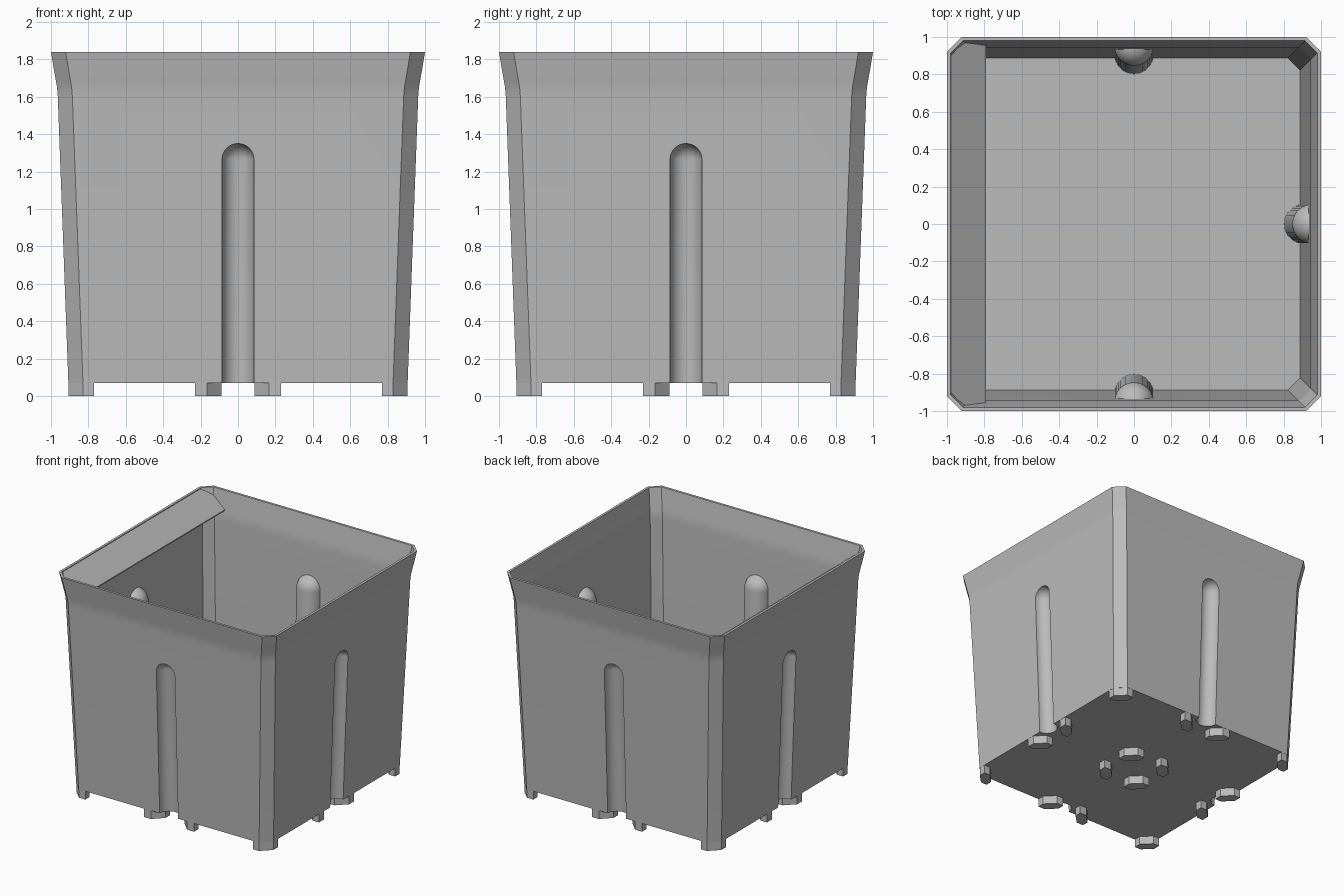
import bpy, bmesh, math
from mathutils import Vector, Matrix

old = bpy.data.objects.get("Cube")
if old:
    bpy.data.objects.remove(old, do_unlink=True)

grey = bpy.data.materials.new("light grey plastic")
grey.use_nodes = True
COLOUR = (0.5, 0.5, 0.5, 1)
grey.diffuse_color = COLOUR
grey.node_tree.nodes["Principled BSDF"].inputs["Base Color"].default_value = COLOUR

FLOOR = 0.07      # underside of the floor
WALL = 0.02       # wall thickness
CUT = 0.078       # corner chamfer
SLOPE = 0.037     # wall lean


def make_object(name, bm):
    bmesh.ops.recalc_face_normals(bm, faces=bm.faces)
    mesh = bpy.data.meshes.new(name)
    bm.to_mesh(mesh)
    bm.free()
    mesh.materials.append(grey)
    obj = bpy.data.objects.new(name, mesh)
    bpy.context.collection.objects.link(obj)
    return obj


def octagon(h, cut, z):
    a = h - cut
    return [(h, -a, z), (h, a, z), (a, h, z), (-a, h, z),
            (-h, a, z), (-h, -a, z), (-a, -h, z), (a, -h, z)]


def loft(name, rings):
    bm = bmesh.new()
    loops = [[bm.verts.new(p) for p in ring] for ring in rings]
    n = len(loops[0])
    for low, high in zip(loops, loops[1:]):
        for i in range(n):
            j = (i + 1) % n
            bm.faces.new((low[i], low[j], high[j], high[i]))
    bm.faces.new(loops[0])
    bm.faces.new(loops[-1])
    return make_object(name, bm)


def capsule(name, radius, turn):
    """Round-topped rod whose axis lies on the leaning wall."""
    steps = 10
    profile = [(radius, -0.2)]
    for i in range(steps):
        t = math.pi / 2 * i / steps
        profile.append((radius * math.cos(t), radius * math.sin(t) + 1.265))
    bm = bmesh.new()
    loops = []
    for r, z in profile:
        loops.append([bm.verts.new((r * math.cos(a), r * math.sin(a), z))
                      for a in [math.tau * k / 40 for k in range(40)]])
    tip = bm.verts.new((0, 0, 1.265 + radius))
    bm.faces.new(loops[0])
    for low, high in zip(loops, loops[1:]):
        for i in range(40):
            j = (i + 1) % 40
            bm.faces.new((low[i], low[j], high[j], high[i]))
    for i in range(40):
        bm.faces.new((loops[-1][i], loops[-1][(i + 1) % 40], tip))
    for v in bm.verts:
        v.co.x += 0.9045 + SLOPE * v.co.z
    bm.transform(Matrix.Rotation(turn, 4, "Z"))
    return make_object(name, bm)


def subtract(target, cutters):
    """Cut the rods away, bake the result and drop the cutters."""
    for c in cutters:
        mod = target.modifiers.new("cut", "BOOLEAN")
        mod.operation = "DIFFERENCE"
        mod.solver = "EXACT"
        mod.object = c
    graph = bpy.context.evaluated_depsgraph_get()
    baked = bpy.data.meshes.new_from_object(target.evaluated_get(graph))
    target.modifiers.clear()
    target.data = baked
    for c in cutters:
        bpy.data.objects.remove(c, do_unlink=True)


# Pot body: solid outside, minus cavity, minus the four wall grooves
outline = [(0.907, FLOOR), (0.9635, 1.6), (0.9655, 1.63), (0.969, 1.66),
           (0.9745, 1.69), (1.0, 1.84)]
pot = loft("pot_body", [octagon(h, CUT, z) for h, z in outline])
inside = [(h - WALL, z) for h, z in outline]
inside[0] = (inside[0][0] + SLOPE * WALL, FLOOR + WALL)
inside.append((inside[-1][0] + 0.01, 1.9))
cavity = loft("cavity", [octagon(h, CUT - 0.012, z) for h, z in inside])
turns = [math.pi / 2 * k for k in range(4)]
subtract(cavity, [capsule("rib", 0.105, t) for t in turns])
subtract(pot, [cavity] + [capsule("groove", 0.085, t) for t in turns])

# Feet: squares with two opposite corners cut, on a four by four grid
near, far = (0.088, 0.23), (0.77, 0.9055)
bm = bmesh.new()
for sx in (-1, 1):
    for sy in (-1, 1):
        for xs in (near, far):
            for ys in (near, far):
                (x0, x1), (y0, y1) = xs, ys
                c = CUT
                pts = [(x0 + c, y0), (x1, y0), (x1, y1 - c),
                       (x1 - c, y1), (x0, y1), (x0, y0 + c)]
                if xs != ys:      # wall feet are cut across the other diagonal
                    pts = [(x0 + x1 - x, y) for x, y in pts]
                base = bm.faces.new([bm.verts.new((sx * x, sy * y, 0)) for x, y in pts])
                ext = bmesh.ops.extrude_face_region(bm, geom=[base], use_keep_orig=True)
                top = [g for g in ext["geom"] if isinstance(g, bmesh.types.BMVert)]
                bmesh.ops.translate(bm, verts=top, vec=Vector((0, 0, FLOOR + 0.005)))
feet = make_object("feet", bm)

# Sloping label panel inside one side of the rim
half = [(-0.98, 0.9), (-0.91, 0.977), (-0.79, 0.965)]
edge = half + [(x, -y) for x, y in reversed(half)]
rings = [[(x, y, 1.835 - (x + 0.98) * 0.75 - d) for x, y in edge] for d in (0.01, 0)]
panel = loft("label_panel", rings)

for obj in (pot, feet, panel):
    bpy.ops.object.select_all(action="DESELECT")
    obj.select_set(True)
    bpy.context.view_layer.objects.active = obj
    bpy.ops.object.shade_smooth_by_angle(angle=math.radians(30))
